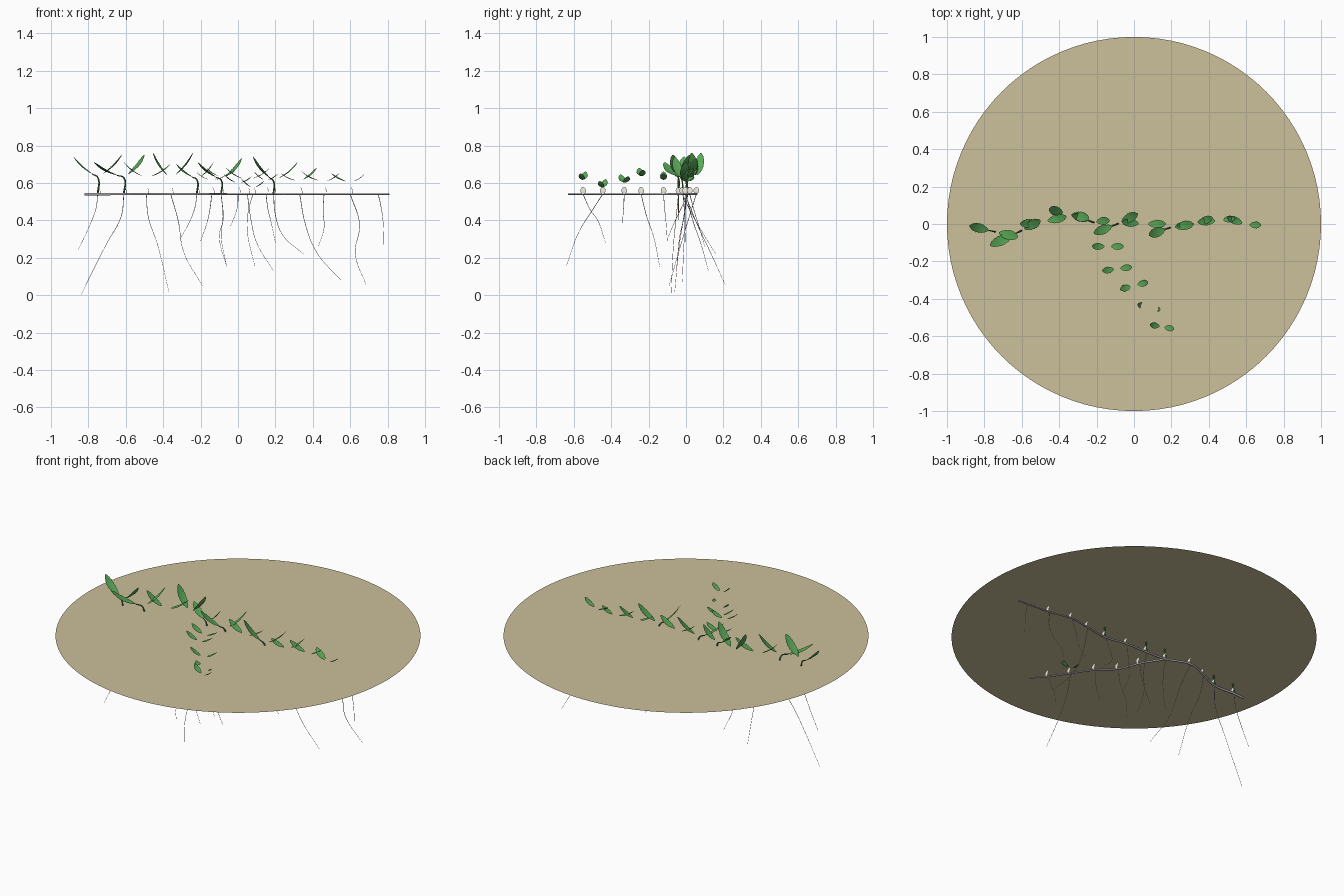
import bpy
import bmesh
import math
from mathutils import Vector

if "Cube" in bpy.data.objects:
    bpy.data.objects.remove(bpy.data.objects["Cube"], do_unlink=True)


def make_material(name, colour):
    mat = bpy.data.materials.new(name)
    mat.use_nodes = True
    mat.diffuse_color = (*colour, 1)
    shader = next(n for n in mat.node_tree.nodes if n.type == "BSDF_PRINCIPLED")
    shader.inputs["Base Color"].default_value = (*colour, 1)
    return mat


SOIL = make_material("sandy soil", (.605, .525, .325))
RHIZOME = make_material("rhizome grey", (.50, .46, .47))
ROOT = make_material("root grey brown", (.52, .46, .42))
STEM = make_material("stem green", (.06, .2, .05))
LEAF = make_material("leaf green", (.10, .39, .095))
SCALE = make_material("pale scale", (.82, .78, .70))


def add_mesh(name, mesh, material):
    mesh.materials.clear()
    mesh.materials.append(material)
    obj = bpy.data.objects.new(name, mesh)
    bpy.context.collection.objects.link(obj)
    return obj


def tube(name, points, radius, tip_ratio, material):
    """Tapered round strand through the given points."""
    curve = bpy.data.curves.new(name, "CURVE")
    curve.dimensions = "3D"
    curve.bevel_depth = radius
    curve.bevel_resolution = 1
    curve.resolution_u = 6
    curve.use_fill_caps = True
    spline = curve.splines.new("BEZIER")
    spline.bezier_points.add(len(points) - 1)
    last = len(points) - 1
    for i, (bp, co) in enumerate(zip(spline.bezier_points, points)):
        bp.co = co
        bp.handle_left_type = bp.handle_right_type = "AUTO"
        bp.radius = 1 + (tip_ratio - 1) * i / last
    helper = bpy.data.objects.new(name, curve)
    bpy.context.collection.objects.link(helper)
    bpy.context.view_layer.update()
    graph = bpy.context.evaluated_depsgraph_get()
    mesh = bpy.data.meshes.new_from_object(helper.evaluated_get(graph))
    bpy.data.objects.remove(helper, do_unlink=True)
    mesh.shade_smooth()
    return add_mesh(name, mesh, material)


def blade(name, base, tip, width, side, sag, teeth, material):
    """Thin lens-shaped blade with a folded midrib and toothed rim."""
    base, tip, side = Vector(base), Vector(tip), Vector(side).normalized()
    normal = side.cross(tip - base).normalized()
    steps = 14
    bm = bmesh.new()
    rows = []
    for i in range(steps + 1):
        t = i / steps
        half = width / 2 * max(math.sin(math.pi * t), .03) ** .6
        half *= 1 - teeth * (i % 2)
        mid = base.lerp(tip, t) - normal * sag * math.sin(math.pi * t)
        lift = normal * half * .15
        rows.append([bm.verts.new(p) for p in
                     (mid - side * half + lift, mid, mid + side * half + lift)])
    for a, b in zip(rows, rows[1:]):
        for k in range(2):
            bm.faces.new((a[k], a[k + 1], b[k + 1], b[k]))
    mesh = bpy.data.meshes.new(name)
    bm.to_mesh(mesh)
    bm.free()
    mesh.shade_smooth()
    return add_mesh(name, mesh, material)


def leaf_pair(name, top, tips):
    """Two leaves spreading upward from a shared point; returns their bases."""
    bases = []
    for label, tip in zip(("right", "left"), tips):
        reach = Vector(tip) - top
        start = top + reach * .22 - Vector((0, 0, reach.z * .06))
        blade(f"{name}_{label}_leaf", start, tip, .02 + reach.length * .19,
              (reach.y, -reach.x, 0), reach.length * .06, .12, LEAF)
        bases.append(start)
    return bases


def joint_scale(name, node):
    """Pale upright scale standing on a rhizome joint."""
    x, y = node
    blade(name, (x + .012, y, LEVEL - .003), (x + .004, y, LEVEL + .039),
          .030, (0, 1, 0), -.003, 0, SCALE)


LEVEL = .54

# soil surface: a single flat disc
bm = bmesh.new()
bmesh.ops.create_circle(bm, cap_ends=True, segments=96, radius=1)
bmesh.ops.translate(bm, verts=bm.verts, vec=(0, 0, .6))
soil_mesh = bpy.data.meshes.new("soil_surface")
bm.to_mesh(soil_mesh)
bm.free()
add_mesh("soil_surface", soil_mesh, SOIL)

# joints of the two creeping stems
main_nodes = [(-.75, -.04), (-.61, -.04), (-.49, .01), (-.36, .055),
              (-.22, .01), (-.09, 0), (.05, 0), (.19, -.02),
              (.33, 0), (.46, .02), (.6, -.005), (.75, -.015)]
side_nodes = [(-.14, -.12), (-.09, -.24), (0, -.33), (.08, -.445), (.15, -.55)]


def at_level(nodes):
    return [(x, y, LEVEL) for x, y in nodes]


tube("main_rhizome", at_level([(-.82, -.045)] + main_nodes + [(.81, -.02)]),
     .007, .6, RHIZOME)
tube("side_rhizome", at_level([main_nodes[4]] + side_nodes + [(.22, -.63)]),
     .006, .6, RHIZOME)

# leaf tips on the main stem, one pair for each joint
main_tips = [
    ((-.88, -.01, .74), (-.62, -.07, .75)),
    ((-.77, -.115, .71), (-.5, .02, .75)),
    ((-.61, 0, .71), (-.36, .04, .7)),
    ((-.455, .08, .76), (-.24, .03, .76)),
    ((-.33, .05, .7), (-.13, .02, .71)),
    ((-.215, -.05, .71), (.02, .055, .73)),
    ((-.065, .01, .68), (.17, 0, .68)),
    ((.08, -.06, .74), (.32, 0, .71)),
    ((.23, -.01, .65), (.42, .035, .68)),
    ((.34, .01, .66), (.54, .03, .65)),
    ((.5, .035, .65), (.68, -.005, .65)),
]
tall_shoots = {0, 1, 4, 5, 7}
for i, ((x, y), tips) in enumerate(zip(main_nodes, main_tips)):
    top = Vector((x, y, .63 - .003 * i))
    bases = leaf_pair(f"main_shoot_{i}", top, tips)
    if i in tall_shoots:
        # one arching stem runs up to the right-hand leaf of the pair
        tube(f"main_shoot_{i}_stem", [(x, y, LEVEL), top, bases[0]],
             .005, .6, STEM)

# small leaf pairs on the side stem: reach, skew, tip height
side_pairs = [(.085, 0, .66), (.08, .01, .68), (.075, .02, .645),
              (.06, -.015, .62), (.065, -.012, .66)]
for i, ((x, y), (reach, skew, z)) in enumerate(zip(side_nodes, side_pairs)):
    leaf_pair(f"side_shoot_{i}", Vector((x, y, z - .05)),
              [(x - reach, y - skew, z), (x + reach, y + skew, z - .01)])

# the youngest joint of the main stem has no scale yet
for i, node in enumerate(main_nodes[:-1] + side_nodes):
    joint_scale(f"joint_scale_{i}", node)

# roots: upper bend, lower bend (x, z), then the tip (x, y, z)
main_roots = [
    ((-.76, .46), (-.79, .38), (-.855, -.04, .24)),
    ((-.625, .42), (-.7, .28), (-.84, -.08, .002)),
    ((-.48, .42), (-.43, .27), (-.37, -.06, .02)),
    ((-.32, .4), (-.29, .23), (-.19, -.09, .05)),
    ((-.23, .47), (-.26, .39), (-.31, -.1, .3)),
    ((-.08, .4), (-.1, .32), (-.06, -.05, .15)),
    ((.07, .4), (.1, .28), (.19, .12, .13)),
    ((.2, .43), (.24, .32), (.35, .16, .22)),
    ((.36, .38), (.42, .23), (.56, -.02, .07)),
    ((.455, .45), (.46, .36), (.43, .1, .26)),
    ((.65, .38), (.627, .22), (.685, .21, .055)),
    ((.765, .47), (.775, .4), (.78, 0, .27)),
]
side_roots = [
    ((-.15, .46), (-.165, .39), (-.2, -.1, .29)),
    ((-.08, .42), (-.09, .32), (-.06, -.14, .15)),
    ((-.002, .48), (-.015, .43), (-.04, -.34, .37)),
    ((.055, .45), (.05, .34), (.09, -.64, .155)),
    ((.16, .46), (.175, .4), (.2, -.43, .28)),
]
for i, ((x, y), (upper, lower, tip)) in enumerate(
        zip(main_nodes + side_nodes, main_roots + side_roots)):
    path = [(x, y, LEVEL)]
    for (bx, bz), share in ((upper, .3), (lower, .65)):
        path.append((bx, y + (tip[1] - y) * share, bz))
    tube(f"root_{i}", path + [tip], .0019, .4, ROOT)
